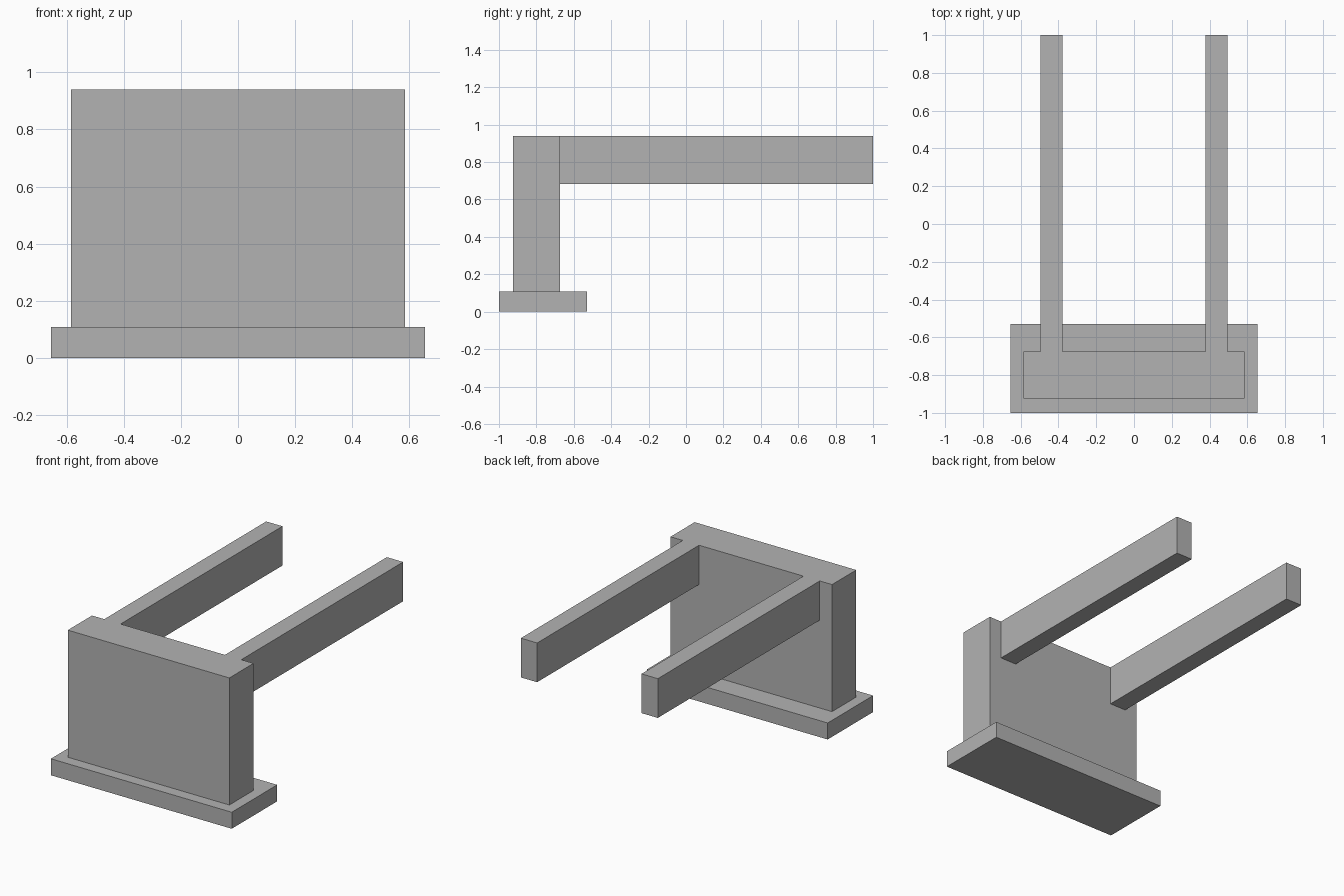
import bpy
import bmesh
from mathutils import Vector

default_cube = bpy.data.objects.get("Cube")
if default_cube:
    bpy.data.objects.remove(default_cube, do_unlink=True)

# Single concrete-like grey
grey = bpy.data.materials.new("plain grey")
grey.use_nodes = True
colour = (0.45, 0.45, 0.45, 1)
grey.diffuse_color = colour
grey.node_tree.nodes["Principled BSDF"].inputs["Base Color"].default_value = colour


def box(name, low, high):
    """Flat-faced box spanning two opposite corners."""
    low, high = Vector(low), Vector(high)
    bm = bmesh.new()
    bmesh.ops.create_cube(bm, size=1)
    bmesh.ops.scale(bm, vec=high - low, verts=bm.verts)
    bmesh.ops.translate(bm, vec=(low + high) / 2, verts=bm.verts)
    mesh = bpy.data.meshes.new(name)
    bm.to_mesh(mesh)
    bm.free()
    mesh.materials.append(grey)
    obj = bpy.data.objects.new(name, mesh)
    bpy.context.collection.objects.link(obj)
    return obj


wall_back, base_top, top = -0.675, 0.108, 0.94

# Footing slab and the upright wall standing on it
box("footing", (-0.655, -1, 0), (0.655, -0.53, base_top))
box("wall", (-0.585, -0.925, base_top), (0.585, wall_back, top))

# Two beams running back from the wall, flush with its top
for name, x in (("left_beam", 0.437), ("right_beam", -0.437)):
    box(name, (x - 0.059, wall_back, 0.683), (x + 0.059, 1, top))
